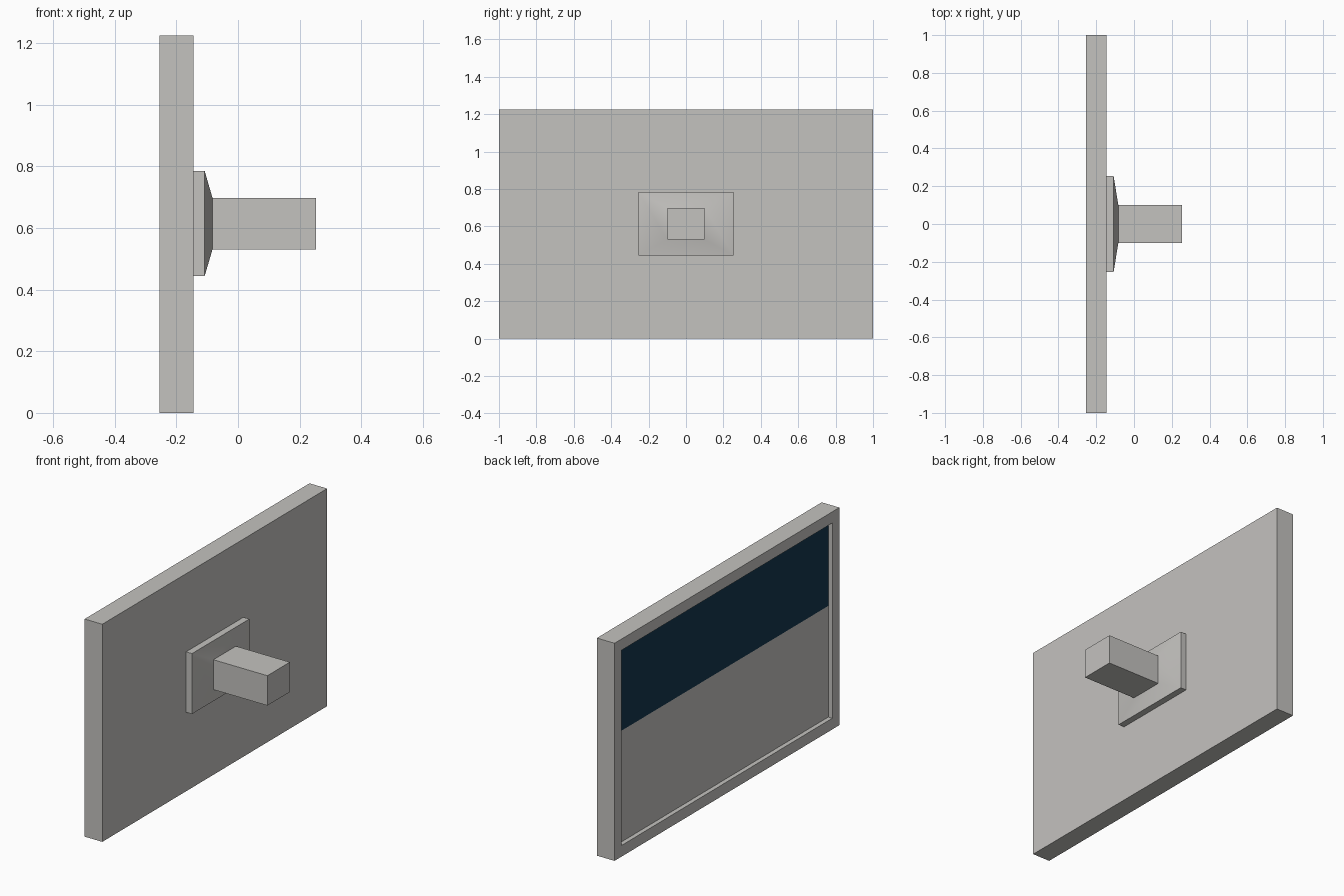
import bpy, bmesh, math

if "Cube" in bpy.data.objects:
    bpy.data.objects.remove(bpy.data.objects["Cube"])


def material(name, rgb):
    m = bpy.data.materials.new(name)
    m.diffuse_color = (*rgb, 1)
    m.use_nodes = True
    m.node_tree.nodes["Principled BSDF"].inputs["Base Color"].default_value = m.diffuse_color
    return m


GREY = material("warm_grey", (0.55, 0.54, 0.52))
NAVY = material("dark_navy", (0.007, 0.038, 0.076))


def rect_loft(name, sections, mat):
    """Skin rectangles (x, half_width, z_low, z_high) in order along x and cap both ends."""
    bm = bmesh.new()
    loops = [[bm.verts.new((x, y, z)) for y, z in
              ((-w, z0), (w, z0), (w, z1), (-w, z1))]
             for x, w, z0, z1 in sections]
    for a, b in zip(loops, loops[1:]):
        for i in range(4):
            j = (i + 1) % 4
            bm.faces.new((a[i], a[j], b[j], b[i]))
    bm.faces.new(loops[0])
    bm.faces.new(loops[-1])
    bmesh.ops.recalc_face_normals(bm, faces=bm.faces)
    me = bpy.data.meshes.new(name)
    bm.to_mesh(me)
    bm.free()
    me.materials.append(mat)
    ob = bpy.data.objects.new(name, me)
    bpy.context.collection.objects.link(ob)
    return ob


# Display casing with a shallow recess on its -x face
H, RIM = 1.225, 0.063
rect_loft("display_casing", [
    (-0.145, 1.0, 0, H),
    (-0.255, 1.0, 0, H),
    (-0.255, 1.0 - RIM, RIM, H - RIM),
    (-0.230, 1.0 - RIM, RIM, H - RIM)], GREY)

# Dark upper part of the screen, a thin plate on the recess floor
rect_loft("screen_dark_band", [
    (-0.2315, 1.0 - RIM, 0.69, H - RIM),
    (-0.2295, 1.0 - RIM, 0.69, H - RIM)], NAVY)

# Mounting plate, its shallow taper and the wall arm
mount = rect_loft("wall_mount", [
    (-0.145, 0.255, 0.445, 0.785),
    (-0.108, 0.255, 0.445, 0.785),
    (-0.083, 0.100, 0.530, 0.698),
    (0.253, 0.100, 0.530, 0.698)], GREY)
bpy.context.view_layer.objects.active = mount
mount.select_set(True)
bpy.ops.object.shade_smooth_by_angle(angle=math.radians(30))
